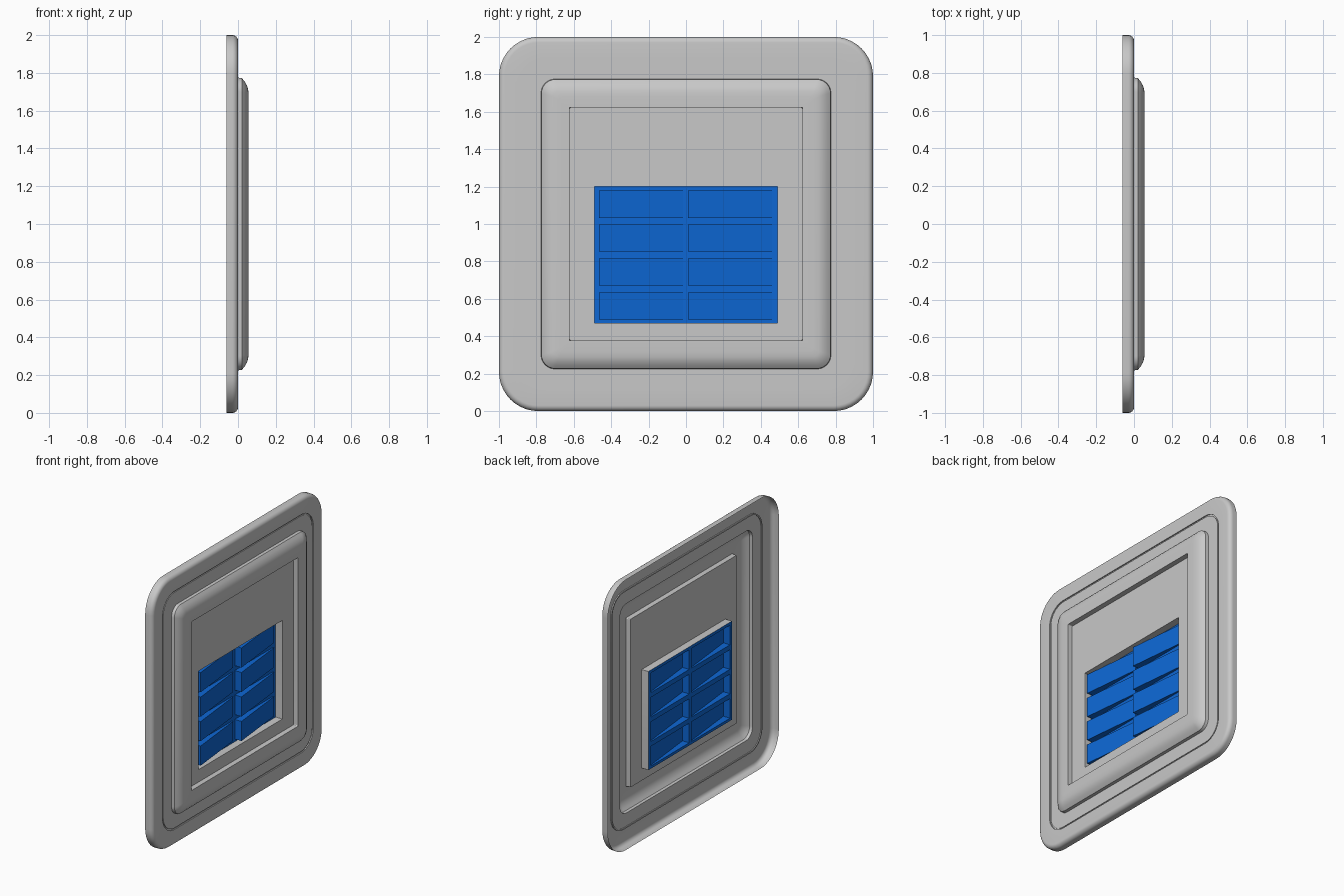
import bpy, bmesh, math

cube = bpy.data.objects.get("Cube")
if cube:
    bpy.data.objects.remove(cube, do_unlink=True)


def material(name, rgb, roughness=0.5):
    m = bpy.data.materials.new(name)
    m.use_nodes = True
    m.diffuse_color = (*rgb, 1)
    bsdf = m.node_tree.nodes["Principled BSDF"]
    bsdf.inputs["Base Color"].default_value = (*rgb, 1)
    bsdf.inputs["Roughness"].default_value = roughness
    return m


def make_object(name, bm, mat, smooth):
    mesh = bpy.data.meshes.new(name)
    bm.to_mesh(mesh)
    bm.free()
    mesh.materials.append(mat)
    ob = bpy.data.objects.new(name, mesh)
    bpy.context.collection.objects.link(ob)
    if smooth:
        bpy.ops.object.select_all(action='DESELECT')
        ob.select_set(True)
        bpy.context.view_layer.objects.active = ob
        bpy.ops.object.shade_smooth_by_angle(angle=math.radians(30))
    return ob


def ring(bm, x, half_y, half_z, radius, mid_z=1.0, steps=10):
    """Rounded rectangle, counter-clockwise when seen from +x."""
    verts = []
    for k, (sy, sz) in enumerate([(1, 1), (-1, 1), (-1, -1), (1, -1)]):
        for i in range(steps + 1):
            a = math.pi / 2 * (k + i / steps)
            y = sy * (half_y - radius) + radius * math.cos(a)
            z = sz * (half_z - radius) + radius * math.sin(a)
            verts.append(bm.verts.new((x, y, mid_z + z)))
    return verts


def loft(bm, rings):
    for outer, inner in zip(rings, rings[1:]):
        n = len(outer)
        for i in range(n):
            j = (i + 1) % n
            bm.faces.new((outer[i], outer[j], inner[j], inner[i]))


grey = material("light grey plastic", (0.58, 0.58, 0.58))
blue = material("blue plastic", (0.004, 0.135, 0.66))

FLOOR = -0.035
WINDOW_Y, WINDOW_Z, WINDOW_MID = 0.49, 0.365, 0.835

# Wall plate: one thin pressed shell, open at the back
bm = bmesh.new()
rings = [ring(bm, -0.06, 1, 1, 0.21)]
bevel = 0.03
for i in range(7):                                    # rounded outer edge
    a = math.pi / 2 * i / 6
    inset = bevel * (1 - math.cos(a))
    rings.append(ring(bm, -bevel + bevel * math.sin(a), 1 - inset, 1 - inset, 0.21 - inset))
for x, half, radius in [
    (0.0, 0.882, 0.14), (-0.008, 0.882, 0.14),        # fine step
    (-0.008, 0.872, 0.13), (-0.002, 0.872, 0.13),
    (-0.002, 0.775, 0.075), (0.02, 0.773, 0.075),     # raised frame
    (0.035, 0.755, 0.06), (0.048, 0.732, 0.045),
    (0.054, 0.71, 0.03), (0.056, 0.68, 0.02),
    (0.056, 0.624, 0.006), (0.02, 0.622, 0.006),      # sunken panel
]:
    rings.append(ring(bm, x, half, half, radius))
for x in (0.02, FLOOR):                               # switch window
    rings.append(ring(bm, x, WINDOW_Y, WINDOW_Z, 0.002, WINDOW_MID))
loft(bm, rings)
make_object("wall_plate", bm, grey, True)

# Switch bank: flat blue sheet with eight tilted rockers pressed out of it
y_cuts = [-WINDOW_Y, -0.465, -0.017, 0.012, 0.46, WINDOW_Y]
z_cuts = [WINDOW_MID - WINDOW_Z]
for row in range(4):
    low = 0.49 + row * 0.181
    z_cuts += [low, low + 0.145]
z_cuts.append(WINDOW_MID + WINDOW_Z)

bm = bmesh.new()
grid = [[bm.verts.new((FLOOR, y, z)) for y in y_cuts] for z in z_cuts]
rockers = []
for r in range(len(z_cuts) - 1):
    for c in range(len(y_cuts) - 1):
        f = bm.faces.new((grid[r][c], grid[r][c + 1], grid[r + 1][c + 1], grid[r + 1][c]))
        if r % 2 and c % 2:
            rockers.append(f)
raised = bmesh.ops.extrude_discrete_faces(bm, faces=rockers)["faces"]
for f in raised:
    mid = f.calc_center_median().y
    for v in f.verts:
        v.co.x += 0.055 if v.co.y < mid else 0.008
make_object("rocker_switches", bm, blue, False)
